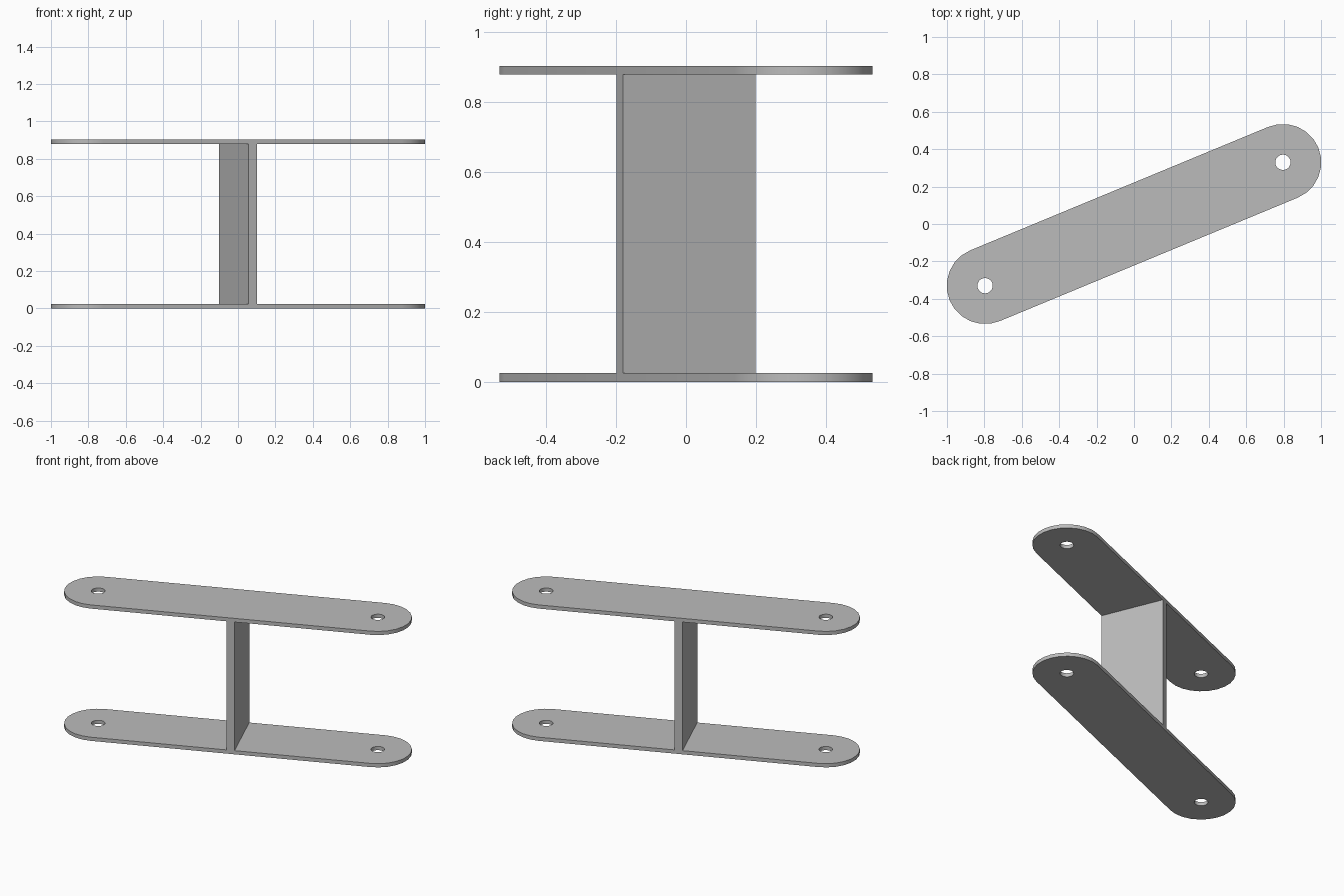
import bpy, bmesh
from math import radians, pi, sin, cos
from mathutils import Matrix, Vector

if "Cube" in bpy.data.objects:
    bpy.data.objects.remove(bpy.data.objects["Cube"])

HEIGHT = 0.903        # overall height
PLATE = 0.0245        # plate thickness
WEB = 0.048           # web thickness
RADIUS = 0.205        # rounded plate end, half the plate width
REACH = 0.862         # hole centre distance from the middle
HOLE = 0.041
ANGLE = radians(22.5)

grey = bpy.data.materials.new("plain grey")
grey.use_nodes = True
colour = (0.5, 0.5, 0.5, 1)
grey.diffuse_color = colour
grey.node_tree.nodes["Principled BSDF"].inputs["Base Color"].default_value = colour


def finish(name, bm, z):
    """Turn a bmesh into a shaded object, set at the shared angle."""
    bmesh.ops.recalc_face_normals(bm, faces=bm.faces[:])
    bm.transform(Matrix.Translation((0, 0, z)) @ Matrix.Rotation(ANGLE, 4, "Z"))
    mesh = bpy.data.meshes.new(name)
    bm.to_mesh(mesh)
    bm.free()
    mesh.materials.append(grey)
    obj = bpy.data.objects.new(name, mesh)
    bpy.context.collection.objects.link(obj)
    bpy.ops.object.select_all(action="DESELECT")
    obj.select_set(True)
    bpy.context.view_layer.objects.active = obj
    bpy.ops.object.shade_smooth_by_angle(angle=radians(30))


def arc(cx, radius, start, sweep, steps, count):
    return [(cx + radius * cos(start + sweep * i / steps),
             radius * sin(start + sweep * i / steps)) for i in range(count)]


def link_plate(name, z):
    """Flat bar with round ends and a hole at each end."""
    bm = bmesh.new()
    outline = (arc(REACH, RADIUS, -pi / 2, pi, 12, 13)
               + arc(-REACH, RADIUS, pi / 2, pi, 12, 13))
    holes = [arc(s * REACH, HOLE, 0, 2 * pi, 24, 24) for s in (-1, 1)]
    for loop in [outline] + holes:
        verts = [bm.verts.new((x, y, 0)) for x, y in loop]
        for a, b in zip(verts, verts[1:] + verts[:1]):
            bm.edges.new((a, b))
    bmesh.ops.triangle_fill(bm, use_beauty=True, edges=bm.edges[:], normal=(0, 0, 1))
    top = bmesh.ops.extrude_face_region(bm, geom=bm.faces[:])["geom"]
    bmesh.ops.translate(bm, vec=Vector((0, 0, PLATE)),
                        verts=[v for v in top if isinstance(v, bmesh.types.BMVert)])
    finish(name, bm, z)


# Two matching plates
link_plate("lower_plate", 0)
link_plate("upper_plate", HEIGHT - PLATE)

# Upright web across the middle
web = bmesh.new()
bmesh.ops.create_cube(web, size=1)
bmesh.ops.scale(web, vec=(WEB, 2 * RADIUS, HEIGHT - 2 * PLATE), verts=web.verts[:])
finish("upright_web", web, HEIGHT / 2)
